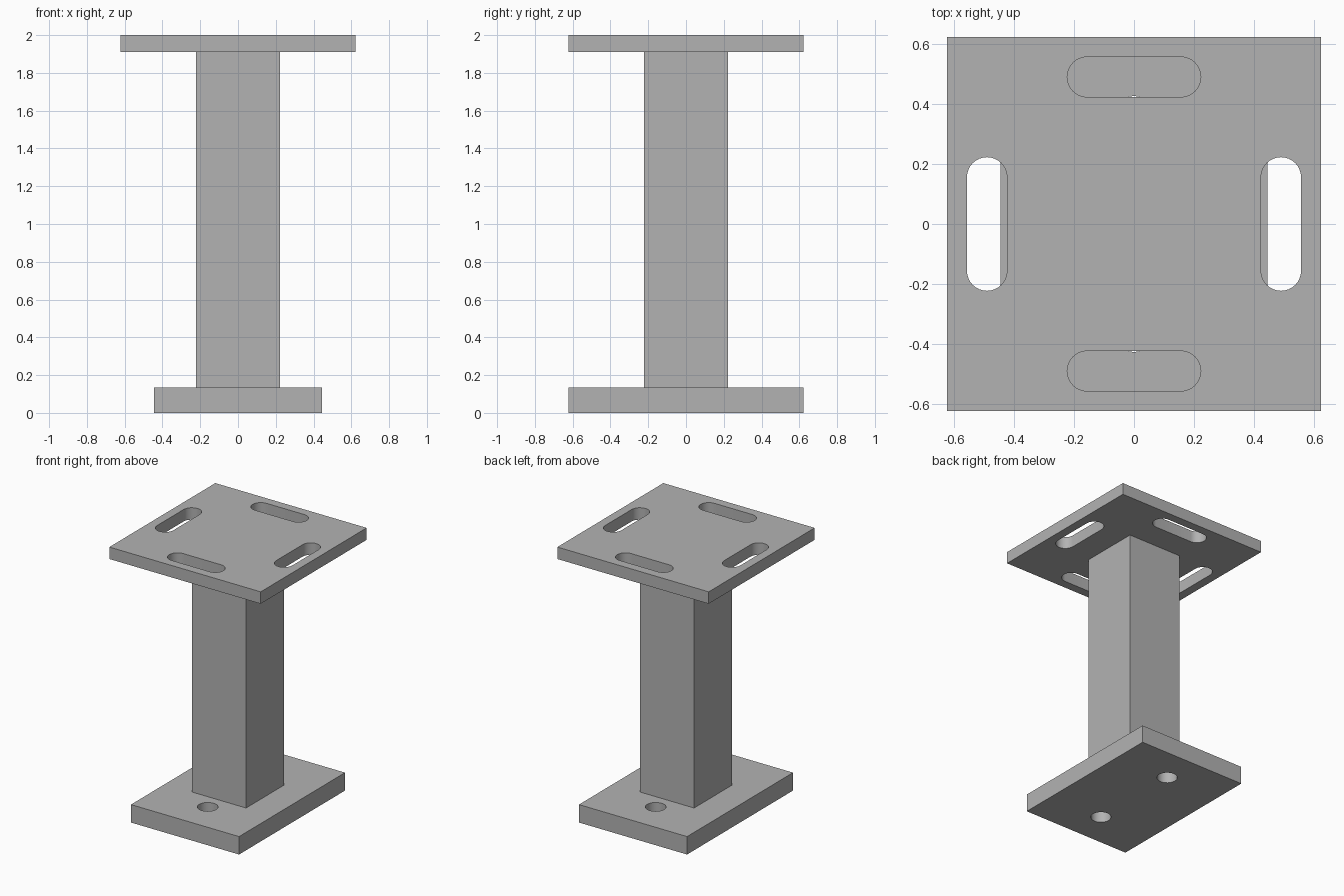
import bpy, bmesh
from math import cos, sin, pi, radians

cube = bpy.data.objects.get("Cube")
if cube:
    bpy.data.objects.remove(cube, do_unlink=True)

U = 2 / 45  # design module: the post is 45 modules tall

steel = bpy.data.materials.new("plain grey steel")
steel.use_nodes = True
grey = (0.45, 0.45, 0.45, 1)
steel.diffuse_color = grey
steel.node_tree.nodes["Principled BSDF"].inputs["Base Color"].default_value = grey


def rectangle(hx, hy):
    return [(-hx, -hy), (hx, -hy), (hx, hy), (-hx, hy)]


def slot(cx, cy, r, straight=0.0, along_y=False, n=16):
    """Round hole, or a slot when its straight half-length is above zero."""
    pts = []
    for side in (1, -1):
        for i in range(n + (straight > 0)):
            a = -pi / 2 + pi * i / n + (0 if side > 0 else pi)
            x, y = side * straight + r * cos(a), r * sin(a)
            pts.append((cx - y, cy + x) if along_y else (cx + x, cy + y))
    return pts


def slab(name, z0, z1, outline, holes=()):
    """Extrude an outline with optional holes from z0 to z1."""
    bm = bmesh.new()
    edges = []
    for loop in (outline, *holes):
        vs = [bm.verts.new((x, y, z0)) for x, y in loop]
        edges += [bm.edges.new((v, vs[i - 1])) for i, v in enumerate(vs)]
    bmesh.ops.triangle_fill(bm, use_beauty=True, edges=edges)
    ext = bmesh.ops.extrude_face_region(bm, geom=bm.faces[:], use_keep_orig=True)
    top = [g for g in ext["geom"] if isinstance(g, bmesh.types.BMVert)]
    bmesh.ops.translate(bm, verts=top, vec=(0, 0, z1 - z0))
    bmesh.ops.recalc_face_normals(bm, faces=bm.faces[:])
    mesh = bpy.data.meshes.new(name)
    bm.to_mesh(mesh)
    bm.free()
    mesh.materials.append(steel)
    obj = bpy.data.objects.new(name, mesh)
    bpy.context.collection.objects.link(obj)
    bpy.ops.object.select_all(action="DESELECT")
    obj.select_set(True)
    bpy.context.view_layer.objects.active = obj
    bpy.ops.object.shade_smooth_by_angle(angle=radians(30))
    return obj


# Base plate with two bolt holes
bolt_holes = [slot(0, s * 8 * U, 0.07) for s in (-1, 1)]
slab("base_plate", 0, 3 * U, rectangle(10 * U, 14 * U), bolt_holes)

# Square post
slab("post", 3 * U, 43 * U, rectangle(5 * U, 5 * U))

# Top plate with a slot along each side
slots = []
for s in (-1, 1):
    slots.append(slot(s * 11 * U, 0, 1.5 * U, 3.5 * U, along_y=True))
    slots.append(slot(0, s * 11 * U, 1.5 * U, 3.5 * U))
slab("top_plate", 43 * U, 45 * U, rectangle(14 * U, 14 * U), slots)
